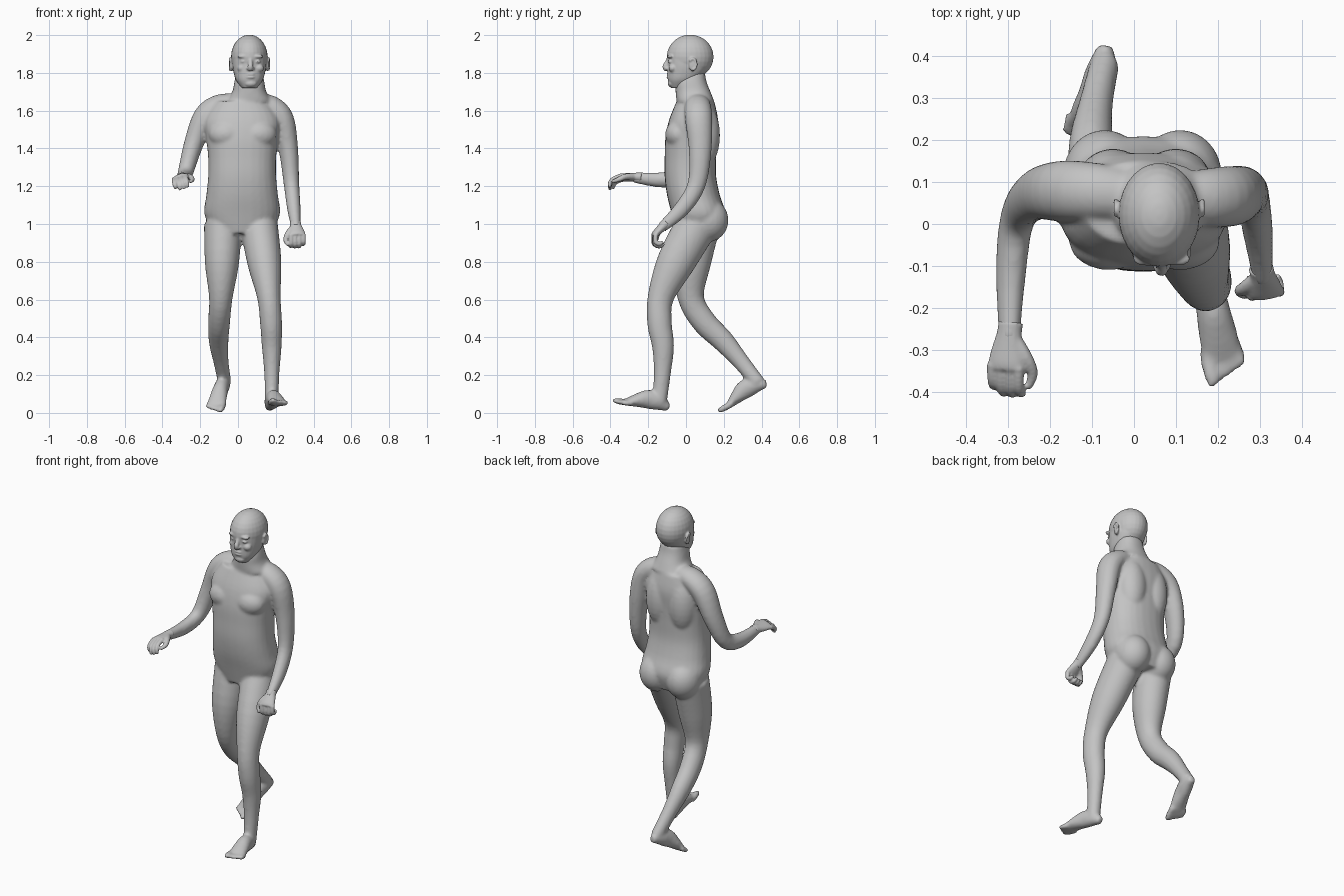
import bpy, bmesh, math
from mathutils import Vector, Matrix

cube = bpy.data.objects.get("Cube")
if cube:
    bpy.data.objects.remove(cube, do_unlink=True)

GREY = (.55, .55, .55, 1)
skin = bpy.data.materials.new("grey skin")
skin.use_nodes = True
skin.diffuse_color = GREY
skin.node_tree.nodes["Principled BSDF"].inputs["Base Color"].default_value = GREY

X, Y, Z = Vector((1, 0, 0)), Vector((0, 1, 0)), Vector((0, 0, 1))
SIDES, STEPS = 28, 4


def scaled(values, factor):
    return [value * factor for value in values]


def spline(knots):
    """Smooth curve through vectors of any size."""
    padded = [knots[0], *knots, knots[-1]]
    curve = []
    for before, start, end, after in zip(padded, padded[1:], padded[2:], padded[3:]):
        leave, arrive = (end - before) / 2, (after - start) / 2
        for step in range(STEPS):
            t = step / STEPS
            ease = t * t * (3 - 2 * t)
            curve.append(start * (1 - ease) + end * ease
                         + leave * t * (1 - t) ** 2 - arrive * t * t * (1 - t))
    return curve + [knots[-1]]


def loft(bm, path, widths, depths, ref=X, power=2, level=False):
    """Skin elliptical rings along a path; level keeps the rings horizontal."""
    knots = [Vector((*point, width, depth)) for point, width, depth in zip(path, widths, depths)]
    curve = spline(knots)
    centres = [Vector(knot[:3]) for knot in curve]
    across, rings = ref.copy(), []
    for i, (centre, knot) in enumerate(zip(centres, curve)):
        ahead, behind = centres[min(i + 1, len(centres) - 1)], centres[max(i - 1, 0)]
        along = Z if level else (ahead - behind).normalized()
        across = (across - along * across.dot(along)).normalized()
        through = along.cross(across)
        ring = []
        for side in range(SIDES):
            angle = math.tau * side / SIDES
            c, s = math.cos(angle), math.sin(angle)
            c = math.copysign(abs(c) ** (2 / power), c)
            s = math.copysign(abs(s) ** (2 / power), s)
            ring.append(bm.verts.new(centre + across * c * knot[3] + through * s * knot[4]))
        rings.append(ring)
    for lower, upper in zip(rings, rings[1:]):
        for side in range(SIDES):
            following = (side + 1) % SIDES
            bm.faces.new((lower[side], lower[following], upper[following], upper[side]))
    bm.faces.new(rings[0][::-1])
    bm.faces.new(rings[-1])


def stack(bm, x, bottom, step, widths, fronts, backs):
    """Level sections at even heights, from half widths and front and back lines."""
    path = [(x, (front + back) / 2, bottom + step * i)
            for i, (front, back) in enumerate(zip(fronts, backs))]
    depths = [(back - front) / 2 for front, back in zip(fronts, backs)]
    loft(bm, path, widths, depths, power=2.3, level=True)


def limb(bm, joints, widths, ratio, ref):
    """Tapered limb with two spans per bone and softened joints."""
    joints = [Vector(joint) for joint in joints]
    path = [joints[0]]
    for start, end in zip(joints, joints[1:]):
        path += [start.lerp(end, .5), end]
    soft = [(before + point * 2 + after) / 4
            for before, point, after in zip(path, path[1:], path[2:])]
    loft(bm, [path[0], *soft, path[-1]], widths, scaled(widths, ratio), ref)


def blob(bm, centre, size):
    matrix = Matrix.Translation(centre) @ Matrix.Diagonal((*size, 1))
    bmesh.ops.create_uvsphere(bm, u_segments=SIDES, v_segments=SIDES // 2, radius=1, matrix=matrix)


def foot(bm, heel, ball, big_side):
    """Foot rising from a straight sole line, with five toes."""
    heel, ball = Vector(heel), Vector(ball)
    forward = (ball - heel).normalized()
    side = (big_side - forward * big_side.dot(forward)).normalized()
    up = forward.cross(side)
    up *= math.copysign(1, up.z)
    heights = (.02, .045, .05, .035, .016)
    path = [heel.lerp(ball, i / 4) + up * height for i, height in enumerate(heights)]
    loft(bm, path, (.02, .037, .04, .046, .048), heights, side)
    for toe in range(5):
        radius = .013 if toe else .017
        base = ball + up * radius + side * (.036 - .019 * toe)
        reach = .06 - .009 * toe
        path = [base + forward * along for along in (-.03, reach / 2, reach)]
        radii = scaled((1, 1, .6), radius)
        loft(bm, path, radii, radii, side)


def finish(bm, name, voxel, rounds):
    """Fuse the overlapping forms into one skin and relax it."""
    bmesh.ops.recalc_face_normals(bm, faces=bm.faces)
    mesh = bpy.data.meshes.new(name)
    bm.to_mesh(mesh)
    bm.free()
    part = bpy.data.objects.new(name, mesh)
    bpy.context.collection.objects.link(part)
    bpy.context.view_layer.objects.active = part
    fuse = part.modifiers.new("fuse", "REMESH")
    fuse.mode, fuse.voxel_size = "VOXEL", voxel
    relax = part.modifiers.new("relax", "SMOOTH")
    relax.factor, relax.iterations = .5, rounds
    for modifier in ("fuse", "relax"):
        bpy.ops.object.modifier_apply(modifier=modifier)
    part.data.materials.clear()
    part.data.materials.append(skin)
    part.data.polygons.foreach_set("use_smooth", [True] * len(part.data.polygons))


def hand(name, wrist, forward, back, thumb_sign, bends, palm):
    bm = bmesh.new()
    wrist, forward, back = Vector(wrist), Vector(forward).normalized(), Vector(back)
    back = (back - forward * back.dot(forward)).normalized()
    thumb = back.cross(forward) * thumb_sign

    def place(along, aside, out):
        return wrist + forward * along * palm + thumb * aside + back * out

    # Palm
    loft(bm, [place(along, 0, 0) for along in (-.3, 0, .4, .8, 1)],
         (.03, .03, .038, .043, .038), (.026, .024, .021, .018, .013), thumb)
    # Fingers bend joint by joint
    for finger, size in enumerate((.95, 1, 1, .8)):
        path, angle = [place(.85, .033 - .022 * finger, 0)], 0
        for length, bend in zip((.05, .03, .025), bends):
            angle += math.radians(bend)
            heading = forward * math.cos(angle) - back * math.sin(angle)
            path.append(path[-1] + heading * length * size)
        radii = (.013, .012, .012, .007)
        loft(bm, path, radii, radii, thumb)
    # Thumb
    radii = (.018, .016, .013, .008)
    path = [place(*spot) for spot in ((.1, .01, 0), (.6, .045, -.01), (1, .06, -.03), (1.4, .05, -.04))]
    loft(bm, path, radii, radii, thumb)
    finish(bm, name, .005, 2)


# Torso and neck
body = bmesh.new()
stack(body, .022, .95, .1, (.15, .2, .19, .18, .18, .19, .2, .14),
      (-.05, -.075, -.1, -.113, -.113, -.11, -.09, -.05),
      (.18, .21, .18, .16, .16, .165, .17, .15))
stack(body, .06, 1.65, .05, (.12, .09, .08, .07), (-.05, -.055, -.055, -.03), (.15, .13, .11, .1))
for side in (-1, 1):
    blob(body, (.025 + .085 * side, -.04, 1.475), (.095, .07, .075))  # chest
    blob(body, (.025 + .075 * side, .1, 1.47), (.085, .08, .17))      # back
    blob(body, (.02 + .09 * side, .115, 1.02), (.1, .11, .115))       # seat

# Arms, from collar to wrist
ARM = (.06, .07, .072, .06, .048, .042, .028)
limb(body, ((-.02, .07, 1.64), (-.185, .085, 1.61), (-.29, .05, 1.22), (-.297, -.28, 1.247)), ARM, .85, Y)
limb(body, ((.1, .06, 1.64), (.25, .065, 1.6), (.285, .085, 1.18), (.307, -.13, .98)), ARM, .85, Y)

# Legs, from hip to ankle; the left is forward, the right trails with its heel up
LEG = (.1, .09, .062, .058, .052, .04, .035)
limb(body, ((.11, .06, 1), (.17, -.17, .59), (.18, -.11, .36), (.178, -.14, .06)), LEG, 1.12, X)
limb(body, ((-.08, .07, 1), (-.09, -.01, .58), (-.11, .2, .385), (-.07, .38, .16)), LEG, 1.12, X)
foot(body, (.164, -.095, .005), (.212, -.325, .04), -X)
foot(body, (-.066, .435, .135), (-.117, .235, .025), X)
finish(body, "body", .009, 6)

# Head: jaw, cranium and features on both sides
head = bmesh.new()
MID = .066
stack(head, .06, 1.72, .04, (.04, .07, .083, .09, .09), (-.08, -.095, -.097, -.096, -.095),
      (0, .06, .1, .12, .12))
blob(head, (.06, .022, 1.885), (.097, .124, .117))
for side in (-1, 1):
    blob(head, (MID + .038 * side, -.083, 1.887), (.031, .017, .01))  # brow
    blob(head, (MID + .037 * side, -.082, 1.86), (.017, .014, .009))  # eye
    blob(head, (MID + .045 * side, -.07, 1.825), (.026, .022, .022))  # cheek
    blob(head, (MID + .013 * side, -.1, 1.823), (.009, .012, .008))   # nostril
    ear = .06 + .096 * side
    blob(head, (ear, .035, 1.842), (.009, .02, .034))
    rim = [(ear + .008 * side, .035 + .02 * math.sin(turn), 1.845 + .032 * math.cos(turn))
           for turn in (-1, 0, 1, 2, 3)]
    loft(head, rim, [.006] * len(rim), [.006] * len(rim))
nose = (.01, .012, .015, .014)
loft(head, [(MID, -.09, 1.88), (MID, -.1, 1.855), (MID, -.11, 1.833), (MID, -.1, 1.816)], nose, nose)
for height in (1.777, 1.792):
    blob(head, (MID, -.09, height), (.026, .014, .007))               # lips
blob(head, (MID, -.076, 1.744), (.033, .021, .02))                    # chin
finish(head, "head", .005, 3)

# Hands: the right reaches forward, the left is half closed
hand("right_hand", (-.297, -.26, 1.247), (-.12, -1, 0), (-.3, 0, 1), 1, (22, 32, 32), .09)
hand("left_hand", (.306, -.12, .99), (.1, -.6, -.6), (.1, -.75, .6), -1, (45, 65, 60), .075)
